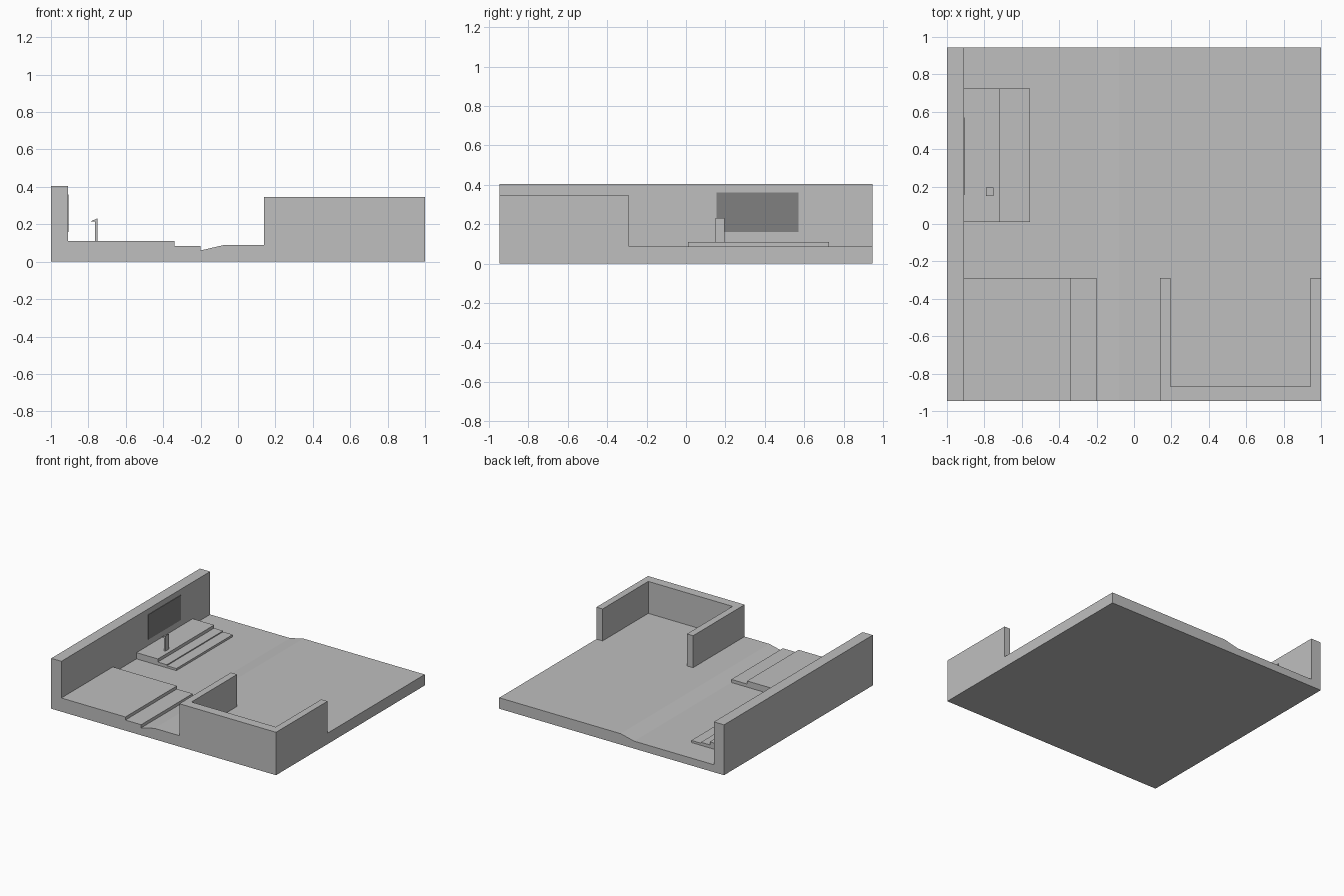
import bpy

if "Cube" in bpy.data.objects:
    bpy.data.objects.remove(bpy.data.objects["Cube"])


def material(name, v):
    m = bpy.data.materials.new(name)
    m.diffuse_color = (v, v, v, 1)
    m.use_nodes = True
    m.node_tree.nodes["Principled BSDF"].inputs["Base Color"].default_value = m.diffuse_color
    return m


GREY = material("light grey", 0.52)
DARK = material("dark grey", 0.216)


def extrude(name, profile, lo, hi, axis="y", mat=GREY):
    """Prism: (x, z) profile swept along y, or (x, y) profile swept along z."""
    n = len(profile)
    place = (lambda p, t: (p[0], t, p[1])) if axis == "y" else (lambda p, t: (p[0], p[1], t))
    verts = [place(p, t) for t in (lo, hi) for p in profile]
    faces = [tuple(range(n)), tuple(range(2 * n - 1, n - 1, -1))]
    faces += [(i, i + n, (i + 1) % n + n, (i + 1) % n) for i in range(n)]
    if axis == "z":
        faces = [f[::-1] for f in faces]
    me = bpy.data.meshes.new(name)
    me.from_pydata(verts, [], faces)
    me.materials.append(mat)
    ob = bpy.data.objects.new(name, me)
    bpy.context.collection.objects.link(ob)
    return ob


B = 0.945  # half depth of the site

# ground slab with ramp, and the tall wall along the left side
extrude("ground_and_left_wall",
        [(-1, 0), (1, 0), (1, 0.088), (-0.08, 0.088), (-0.2, 0.06),
         (-0.91, 0.06), (-0.91, 0.405), (-1, 0.405)], -B, B)

# stepped deck at the front left
extrude("front_deck",
        [(-0.91, 0.06), (-0.2, 0.06), (-0.2, 0.085), (-0.34, 0.085),
         (-0.34, 0.11), (-0.91, 0.11)], -B, -0.29)

# stepped deck in front of the screen
extrude("rear_deck",
        [(-0.91, 0.06), (-0.555, 0.06), (-0.555, 0.077), (-0.64, 0.077),
         (-0.64, 0.085), (-0.72, 0.085), (-0.72, 0.11), (-0.91, 0.11)], 0.01, 0.725)

# three-sided enclosure at the front right
extrude("enclosure_walls",
        [(0.14, -B), (1, -B), (1, -0.29), (0.945, -0.29), (0.945, -0.87),
         (0.195, -0.87), (0.195, -0.29), (0.14, -0.29)], 0.088, 0.345, "z")

# lectern with a sloped top
extrude("lectern",
        [(-0.765, 0.11), (-0.752, 0.11), (-0.752, 0.232), (-0.79, 0.214),
         (-0.765, 0.214)], 0.15, 0.195)

# dark screen panel on the left wall
extrude("wall_screen", [(-0.91, 0.16), (-0.906, 0.16), (-0.906, 0.36), (-0.91, 0.36)],
        0.155, 0.57, mat=DARK)
